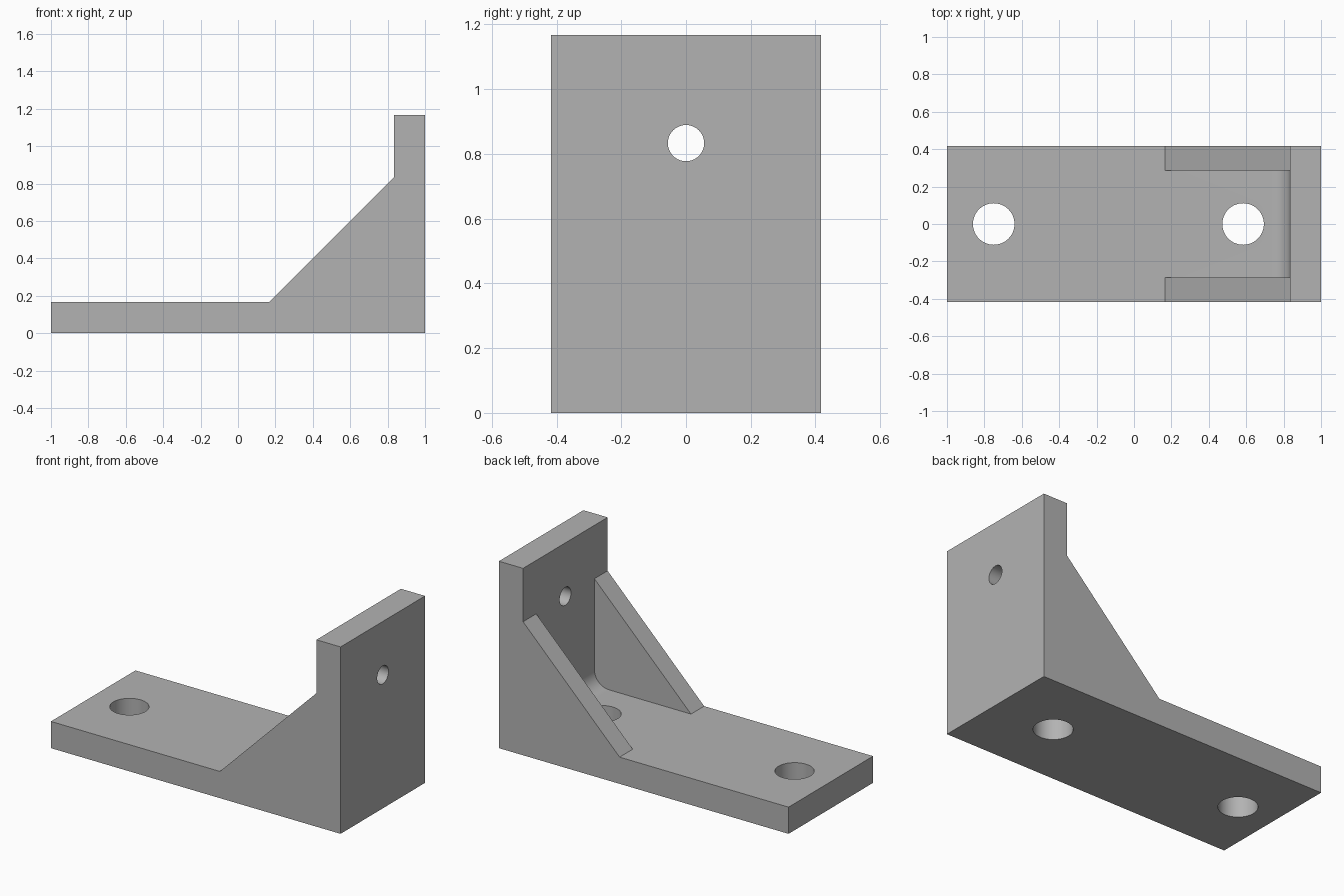
import bpy, bmesh, math
from mathutils import Matrix

if "Cube" in bpy.data.objects:
    bpy.data.objects.remove(bpy.data.objects["Cube"])

U = 1 / 12                      # one grid unit of the part
HALF_W = 5 * U                  # half width of the bracket
CHANNEL = 0.287                 # half width between the two ribs
FILLET = 0.1

grey = bpy.data.materials.new("grey")
grey.diffuse_color = (0.45, 0.45, 0.45, 1)
grey.use_nodes = True
grey.node_tree.nodes["Principled BSDF"].inputs["Base Color"].default_value = grey.diffuse_color


def finish(name, bm):
    bmesh.ops.recalc_face_normals(bm, faces=bm.faces)
    mesh = bpy.data.meshes.new(name)
    bm.to_mesh(mesh)
    bm.free()
    mesh.materials.append(grey)
    ob = bpy.data.objects.new(name, mesh)
    bpy.context.collection.objects.link(ob)
    return ob


def extrude_profile(name, points, half):
    """Extrude an x-z outline symmetrically along y."""
    bm = bmesh.new()
    face = bm.faces.new([bm.verts.new((x, -half, z)) for x, z in points])
    new = bmesh.ops.extrude_face_region(bm, geom=[face])["geom"]
    verts = [v for v in new if isinstance(v, bmesh.types.BMVert)]
    bmesh.ops.translate(bm, verts=verts, vec=(0, 2 * half, 0))
    return finish(name, bm)


def drill(name, radius, location, axis="Z"):
    turn = Matrix.Rotation(math.pi / 2, 4, "Y") if axis == "X" else Matrix()
    bm = bmesh.new()
    bmesh.ops.create_cone(bm, cap_ends=True, segments=64, radius1=radius,
                          radius2=radius, depth=0.5,
                          matrix=Matrix.Translation(location) @ turn)
    return finish(name, bm)


# Full side outline: base plate, sloped rib, upright plate
bracket = extrude_profile("bracket", [
    (-1, 0), (1, 0), (1, 14 * U), (10 * U, 14 * U),
    (10 * U, 10 * U), (2 * U, 2 * U), (-1, 2 * U)], HALF_W)

# Channel between the ribs, with a rounded inner corner
cx, cz = 10 * U - FILLET, 2 * U + FILLET
arc = [(cx + FILLET * math.sin(a), cz - FILLET * math.cos(a))
       for a in (math.pi / 2 * i / 16 for i in range(17))]
cutters = [
    extrude_profile("channel_cutter", [(2 * U, 2 * U)] + arc
                    + [(10 * U, 10 * U), (2 * U, 10 * U)], CHANNEL),
    # Two base holes and one upright hole
    drill("outer_hole_cutter", 0.111, (-9 * U, 0, U)),
    drill("inner_hole_cutter", 0.111, (7 * U, 0, U)),
    drill("wall_hole_cutter", 0.056, (11 * U, 0, 10 * U), "X"),
]
bpy.context.view_layer.objects.active = bracket
bracket.select_set(True)
for cutter in cutters:
    mod = bracket.modifiers.new(cutter.name, "BOOLEAN")
    mod.operation, mod.solver, mod.object = "DIFFERENCE", "EXACT", cutter
    bpy.ops.object.modifier_apply(modifier=mod.name)
for cutter in cutters:
    bpy.data.objects.remove(cutter)

bpy.ops.object.shade_smooth_by_angle(angle=math.radians(30))
